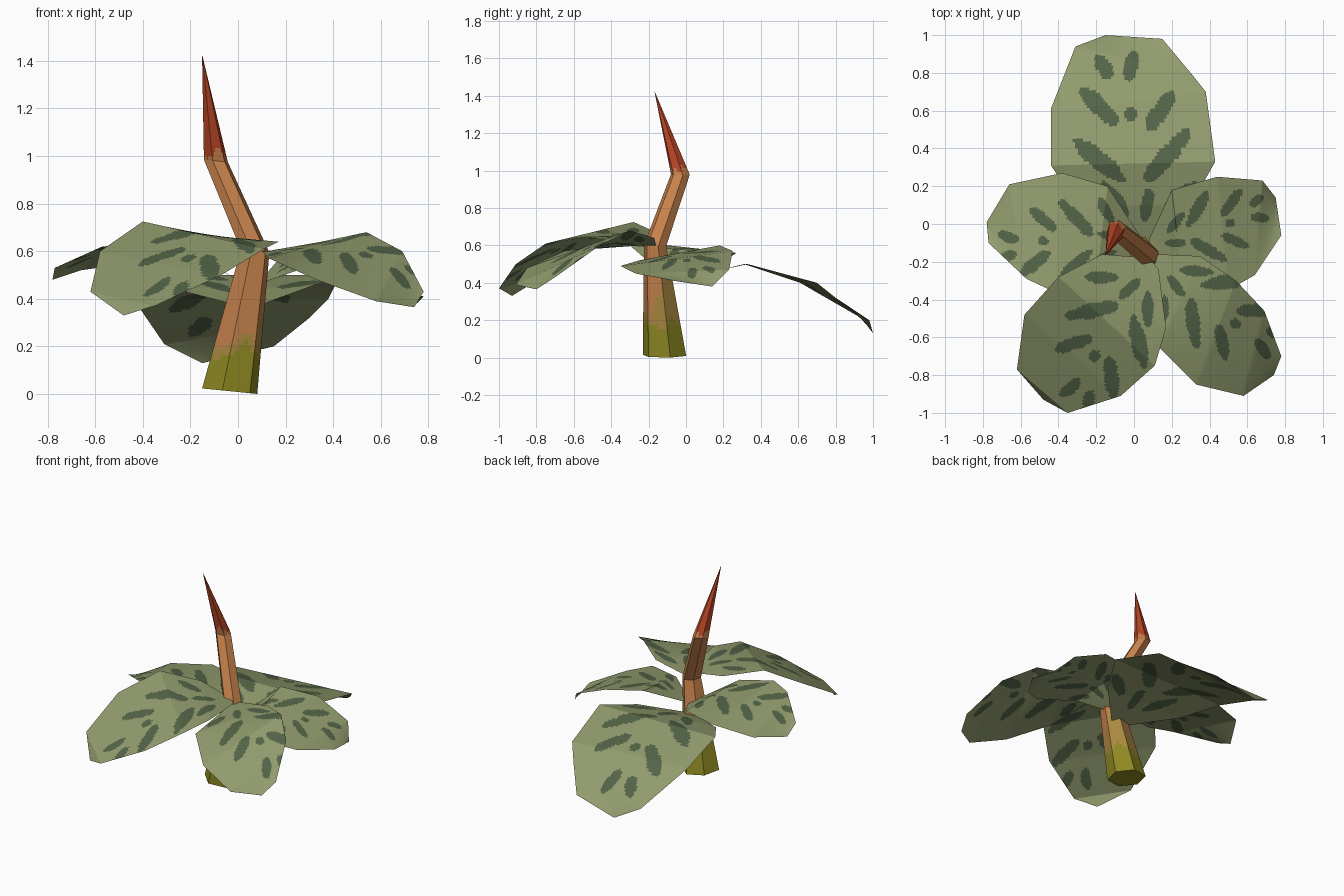
import bpy, bmesh, math
from mathutils import Vector

if "Cube" in bpy.data.objects:
    bpy.data.objects.remove(bpy.data.objects["Cube"])


def material(name, rgb):
    m = bpy.data.materials.new(name)
    m.diffuse_color = (*rgb, 1)
    m.use_nodes = True
    m.node_tree.nodes["Principled BSDF"].inputs["Base Color"].default_value = m.diffuse_color
    return m


LEAF = material("sage green", (0.285, 0.33, 0.155))
SPOT = material("dark green", (0.085, 0.125, 0.062))
OLIVE = material("olive", (0.27, 0.25, 0.016))
OCHRE = material("ochre", (0.40, 0.25, 0.05))
ORANGE = material("orange brown", (0.56, 0.22, 0.072))
RED = material("rust red", (0.47, 0.06, 0.018))

# Spots shared by all leaves, as fractions of leaf length:
# (across, along, half length, half width, slant in degrees)
SPOTS = [(-.15, .86, .062, .036, -25), (-.02, .86, .07, .036, 15),
         (-.18, .68, .125, .043, -42), (-.03, .63, .036, .032, 0),
         (.11, .64, .12, .038, 35), (.13, .42, .165, .042, 43),
         (-.19, .42, .15, .046, -48), (.03, .20, .08, .03, 10),
         (-.12, .23, .10, .034, -35), (.20, .24, .10, .034, 55)]


def in_spot(u, v):
    for cu, cv, length, width, slant in SPOTS:
        a = math.radians(slant)
        du, dv = u - cu, v - cv
        along = (du * math.sin(a) + dv * math.cos(a)) / length
        across = (du * math.cos(a) - dv * math.sin(a)) / width
        wobble = 1 + .18 * math.sin(35 * u + 9 * cv) * math.cos(41 * v)
        if along ** 2 + across ** 2 < wobble:
            return True
    return False


def finish(bm, name, mats):
    mesh = bpy.data.meshes.new(name)
    bm.to_mesh(mesh)
    bm.free()
    for m in mats:
        mesh.materials.append(m)
    ob = bpy.data.objects.new(name, mesh)
    bpy.context.collection.objects.link(ob)
    return ob


def leaf(name, rows, across=60, along=18):
    """Loft a sheet through (left edge, right edge) rows from base to tip."""
    rows = [(Vector(r[:3]), Vector(r[3:])) for r in rows]
    base = (rows[0][0] + rows[0][1]) / 2
    axis = ((rows[-1][0] + rows[-1][1]) / 2 - base).to_2d()
    size = axis.length
    axis.normalize()
    side = Vector((axis.y, -axis.x))
    bm = bmesh.new()
    grid = []
    for k in range((len(rows) - 1) * along + 1):
        i = min(k // along, len(rows) - 2)
        t = k / along - i
        a = rows[i][0].lerp(rows[i + 1][0], t)
        b = rows[i][1].lerp(rows[i + 1][1], t)
        grid.append([bm.verts.new(a.lerp(b, j / across)) for j in range(across + 1)])
    for lo, hi in zip(grid, grid[1:]):
        for j in range(across):
            f = bm.faces.new((lo[j], lo[j + 1], hi[j + 1], hi[j]))
            p = (f.calc_center_median() - base).to_2d() / size
            f.material_index = int(in_spot(p.dot(side), p.dot(axis)))
    ob = finish(bm, name, [LEAF, SPOT])
    bpy.ops.object.select_all(action='DESELECT')
    bpy.context.view_layer.objects.active = ob
    ob.select_set(True)
    bpy.ops.object.shade_smooth_by_angle(angle=math.radians(18))


# Leaves
leaf("back_leaf", [
    (.01, -.12, .37, .08, -.12, .37), (-.30, .10, .45, .30, .10, .45),
    (-.44, .31, .50, .43, .33, .50), (-.44, .61, .40, .38, .70, .40),
    (-.31, .94, .21, .30, .80, .32), (-.15, 1.0, .13, .15, .98, .20)])
leaf("right_leaf", [
    (.08, -.08, .46, .08, -.14, .46), (.20, .18, .60, .25, -.25, .52),
    (.44, .25, .57, .50, -.35, .49), (.68, .23, .47, .64, -.27, .45),
    (.75, .14, .38, .78, -.06, .41)])
leaf("left_leaf", [
    (.03, -.14, .46, .03, -.06, .46), (-.20, -.30, .60, -.14, .20, .56),
    (-.42, -.36, .63, -.38, .27, .56), (-.57, -.29, .62, -.66, .21, .52),
    (-.77, -.10, .53, -.78, .01, .48)])
leaf("front_right_leaf", [
    (.12, -.16, .60, .10, -.24, .60), (.35, -.17, .64, .13, -.65, .57),
    (.54, -.30, .68, .33, -.85, .48), (.69, -.46, .60, .58, -.91, .39),
    (.78, -.70, .43, .74, -.80, .365)])
leaf("front_left_leaf", [
    (.13, -.24, .62, .08, -.18, .62), (.17, -.55, .64, -.17, -.16, .67),
    (.11, -.75, .61, -.40, -.28, .725), (-.07, -.91, .50, -.58, -.48, .60),
    (-.35, -1.0, .37, -.62, -.77, .43), (-.37, -.99, .365, -.48, -.93, .33)])


# Stem: bent six-sided spike, rings as (x, y, z, radius)
RINGS = [(-.035, -.115, .012, .12), (.072, -.165, .60, .062),
         (-.093, -.03, .98, .052), (-.15, -.167, 1.42, .001)]
SIDES, PER_SIDE, STEPS = 6, 6, 24
bm = bmesh.new()
corners = [[Vector((x + r * math.cos(math.tau * (s + .25) / SIDES),
                    y + r * math.sin(math.tau * (s + .25) / SIDES),
                    z - .1 * r * math.cos(math.tau * (s + .25) / SIDES)))
            for s in range(SIDES)] for x, y, z, r in RINGS]
loops = []
for i in range(len(RINGS) - 1):
    for k in range(STEPS + (i == len(RINGS) - 2)):
        ring = [a.lerp(b, k / STEPS) for a, b in zip(corners[i], corners[i + 1])]
        loops.append([bm.verts.new(ring[s].lerp(ring[(s + 1) % SIDES], j / PER_SIDE))
                      for s in range(SIDES) for j in range(PER_SIDE)])
count = SIDES * PER_SIDE
for lo, hi in zip(loops, loops[1:]):
    for j in range(count):
        f = bm.faces.new((lo[j], lo[(j + 1) % count], hi[(j + 1) % count], hi[j]))
        z = f.calc_center_median().z
        turn = math.tau * j / count
        ragged = .03 * math.sin(3 * turn) + .015 * math.sin(7 * turn)
        # ochre climbs higher on the back right side
        ochre_top = .22 + .22 * max(0, math.cos(turn - .5))
        f.material_index = (0 if z < .18 + ragged else 1 if z < ochre_top + ragged
                            else 2 if z < 1.01 + .5 * ragged else 3)
bm.faces.new(loops[0][::-1])
bm.faces.new(loops[-1])
finish(bm, "stem", [OLIVE, OCHRE, ORANGE, RED])
